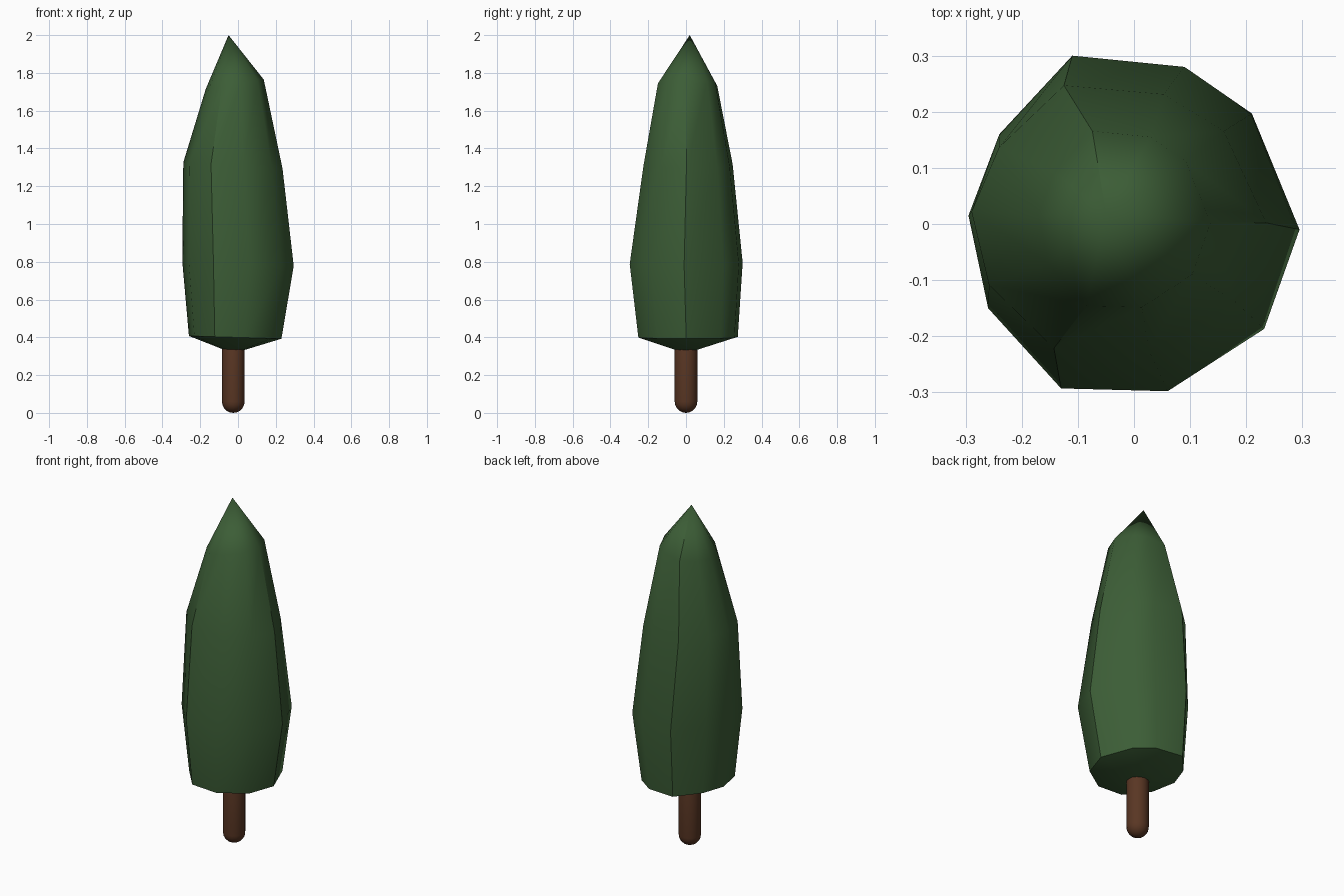
import bpy, bmesh, math

if "Cube" in bpy.data.objects:
    bpy.data.objects.remove(bpy.data.objects["Cube"])


def material(name, color):
    m = bpy.data.materials.new(name)
    m.diffuse_color = color
    m.use_nodes = True
    m.node_tree.nodes["Principled BSDF"].inputs["Base Color"].default_value = m.diffuse_color
    return m


def skin(name, rings, bottom, top, mat, angle):
    """Closed body: stacked rings capped by a fan to a point at each end."""
    bm = bmesh.new()
    loops = [[bm.verts.new(p) for p in ring] for ring in rings]
    n = len(loops[0])
    lo, hi = bm.verts.new(bottom), bm.verts.new(top)
    for i in range(n):
        j = (i + 1) % n
        bm.faces.new((lo, loops[0][j], loops[0][i]))
        for a, b in zip(loops, loops[1:]):
            bm.faces.new((a[i], a[j], b[j], b[i]))
        bm.faces.new((loops[-1][i], loops[-1][j], hi))
    bmesh.ops.recalc_face_normals(bm, faces=bm.faces)
    me = bpy.data.meshes.new(name)
    bm.to_mesh(me)
    bm.free()
    ob = bpy.data.objects.new(name, me)
    bpy.context.collection.objects.link(ob)
    me.materials.append(mat)
    bpy.context.view_layer.objects.active = ob
    ob.select_set(True)
    bpy.ops.object.shade_smooth_by_angle(angle=math.radians(angle))
    ob.select_set(False)
    return ob


# Foliage: uneven ten-sided outline, scaled and shifted at each level
outline = [(0.295, -0.01), (0.21, 0.197), (0.09, 0.28), (-0.11, 0.30), (-0.24, 0.16),
           (-0.295, 0.015), (-0.26, -0.15), (-0.13, -0.293), (0.06, -0.298), (0.232, -0.187)]
# z, x scale, y scale, x shift, y shift, tilt along x
levels = [(0.40, 0.83, 0.88, -0.015, 0.010, -0.03),
          (0.79, 1.00, 1.00, 0.000, 0.000, -0.04),
          (1.31, 0.89, 0.79, -0.027, 0.010, -0.06),
          (1.74, 0.52, 0.525, -0.017, 0.008, 0.16)]
rings = [[(x * sx + dx, y * sy + dy, z + tilt * x * sx) for x, y in outline]
         for z, sx, sy, dx, dy, tilt in levels]
skin("foliage", rings, (-0.025, 0.0, 0.315), (-0.05, 0.02, 2.0),
     material("leaf_green", (0.045, 0.11, 0.037, 1)), 40)

# Trunk: round post with domed ends
R, CX, TOP = 0.06, -0.025, 0.42
dome = [math.radians(a) for a in (18, 36, 54, 72, 90)]
profile = [(R * math.sin(a), R - R * math.cos(a)) for a in dome]
profile += [(r, TOP - z) for r, z in reversed(profile)]
trunk = [[(CX + r * math.cos(t), r * math.sin(t), z)
          for t in (2 * math.pi * k / 16 for k in range(16))] for r, z in profile]
skin("trunk", trunk, (CX, 0, 0), (CX, 0, TOP),
     material("bark_brown", (0.1, 0.037, 0.017, 1)), 40)
